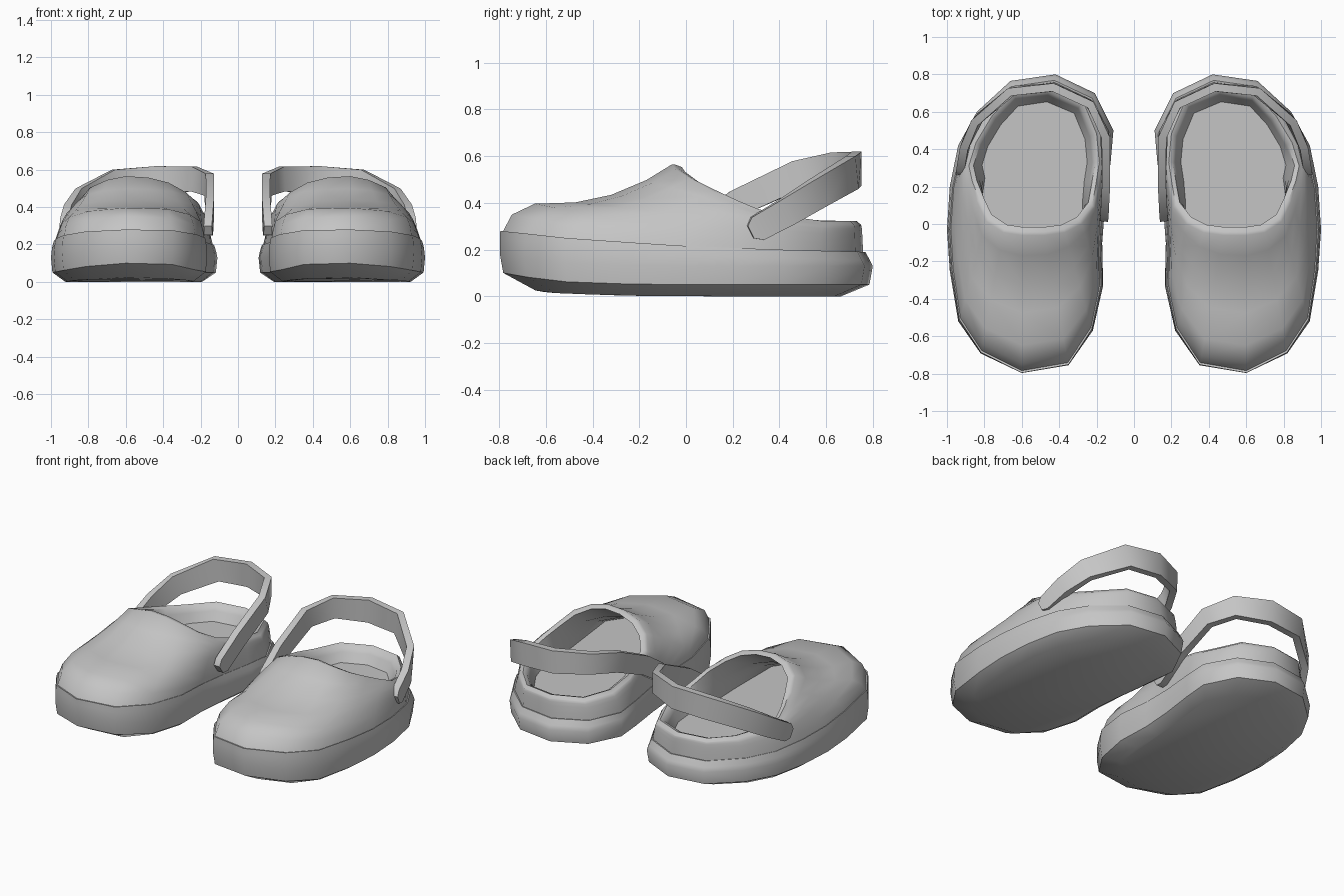
import bpy, bmesh, math
from mathutils import Vector

if "Cube" in bpy.data.objects:
    bpy.data.objects.remove(bpy.data.objects["Cube"])

grey = bpy.data.materials.new("grey_foam")
grey.diffuse_color = (0.56, 0.56, 0.56, 1)
grey.use_nodes = True
grey.node_tree.nodes["Principled BSDF"].inputs["Base Color"].default_value = grey.diffuse_color

# Outline of the sole, from the toe tip round the outer side, heel and inner side
OUTLINE = [(.60, -.797), (.82, -.692), (.94, -.52), (.985, -.25), (1.0, -.03), (.985, .2),
           (.94, .42), (.84, .60), (.66, .765), (.42, .80), (.21, .70), (.11, .50),
           (.125, .33), (.155, .1), (.17, -.1), (.165, -.33), (.22, -.57), (.35, -.755)]
# Rim of the foot opening, matching the outline point for point
RIM = [(.60, -.06, .565), (.70, -.045, .545), (.79, .015, .505), (.84, .12, .455),
       (.88, .22, .41), (.90, .31, .375), (.86, .44, .345), (.77, .59, .325),
       (.65, .72, .325), (.45, .75, .325), (.26, .67, .325), (.185, .49, .33),
       (.17, .33, .365), (.19, .2, .4), (.21, .09, .435), (.28, 0, .485),
       (.37, -.045, .53), (.48, -.06, .558)]
# Toe profile: fraction towards the rim, fraction of the height
TOE = [(0, 0), (.055, .26), (.19, .42), (.43, .44), (.64, .55), (.85, .77), (1, 1)]


def interp(table, v):
    for (a, fa), (b, fb) in zip(table, table[1:]):
        if v <= b:
            return fa + (fb - fa) * max(0, (v - a) / (b - a))
    return table[-1][1]


def seam_z(y):
    return interp([(-.79, .28), (-.5, .247), (0, .215), (.4, .2), (.8, .19)], y)


def toe_lift(y):
    return interp([(-.79, .05), (-.6, .015), (-.3, .003), (0, 0)], y)


def seam_scale(y):
    return interp([(-.79, .998), (-.4, .975), (0, .965), (.8, .96)], y)


def toeness(p):
    return min(1, max(0, (-.05 - p[1]) / .74))


def scaled(p, s, z, c=(.57, 0)):
    return (c[0] + (p[0] - c[0]) * s, c[1] + (p[1] - c[1]) * s, z)


def finish(name, bm, angle):
    bmesh.ops.recalc_face_normals(bm, faces=bm.faces)
    me = bpy.data.meshes.new(name)
    bm.to_mesh(me)
    bm.free()
    me.materials.append(grey)
    ob = bpy.data.objects.new(name, me)
    bpy.context.collection.objects.link(ob)
    ob.modifiers.new("pair", 'MIRROR').use_mirror_merge = False
    bpy.ops.object.select_all(action='DESELECT')
    ob.select_set(True)
    bpy.context.view_layer.objects.active = ob
    bpy.ops.object.shade_smooth_by_angle(angle=math.radians(angle))
    return ob


def loft(name, rings, cap_start, cap_end, angle):
    bm = bmesh.new()
    loops = [[bm.verts.new(p) for p in ring] for ring in rings]
    for a, b in zip(loops, loops[1:]):
        n = len(a)
        for i in range(n):
            bm.faces.new((a[i], a[(i + 1) % n], b[(i + 1) % n], b[i]))
    if cap_start:
        bm.faces.new(loops[0])
    if cap_end:
        bm.faces.new(loops[-1])
    return finish(name, bm, angle)


# Sole: chamfered bottom, bulging wall and a narrow ledge under the upper
sole = [[scaled(p, .82, toe_lift(p[1] * .82), (.57, .05)) for p in OUTLINE],
        [scaled(p, .982, .05 + toe_lift(p[1])) for p in OUTLINE],
        [scaled(p, 1, .13 + toe_lift(p[1])) for p in OUTLINE],
        [scaled(p, .4 * seam_scale(p[1]) + .6, seam_z(p[1]) - .035) for p in OUTLINE],
        [scaled(p, seam_scale(p[1]), seam_z(p[1])) for p in OUTLINE],
        [scaled(p, seam_scale(p[1]) - .025, seam_z(p[1]) - .004) for p in OUTLINE]]
sole_mesh = loft("sole", sole, True, False, 60).data
# Keep the crease between the tread and the wall sharp
n = len(OUTLINE)
for e in sole_mesh.edges:
    if all(n <= v < 2 * n for v in e.vertices):
        e.use_edge_sharp = True

# Upper: spokes run from the seam to the rim, flat-topped at the toe and arched at the sides
upper = []
for s, f in TOE:
    ring = []
    for p, r in zip(OUTLINE, RIM):
        z0 = seam_z(p[1]) - .006
        base = Vector(scaled(p, seam_scale(p[1]) - .012, z0))
        w = toeness(p)
        q = base.lerp(Vector(r), s)
        top = r[2] - .02 * (1 - min(1, 2 * w))
        q.z = z0 + (top - z0) * (w * f + (1 - w) * (1 - (1 - s) ** 2))
        ring.append(q)
    upper.append(ring)
# Rolled lip, then a hollow lining that reaches into the toe and ends in the insole
mid = (.52, .33)
upper.append([scaled(r, .955, r[2] - .002, mid) for r in RIM])
lip = [Vector(scaled(r, .89, r[2] - .012, mid)) for r in RIM]
floor = [Vector(scaled(r, .77, .23, mid)).lerp(Vector(scaled(p, .86, .23)),
                                               min(1, 1.6 * toeness(p)))
         for p, r in zip(OUTLINE, RIM)]
upper.append(lip)
for k, drop in ((.35, .45), (.7, .76), (1, 1)):
    ring = []
    for p, a, b in zip(OUTLINE, lip, floor):
        q = a.lerp(b, k)
        q.z = a.z + (b.z - a.z) * (drop if toeness(p) > 0 else k)
        ring.append(q)
    upper.append(ring)
loft("upper", upper, False, True, 48)

# Heel strap: a flat band swept from the outer pivot round the back to the inner pivot
PATH = [(.93, .275, .275, .03), (.925, .305, .29, .055), (.90, .43, .36, .06),
        (.835, .56, .44, .065), (.65, .712, .53, .072), (.43, .73, .546, .073),
        (.235, .64, .55, .066), (.155, .48, .52, .062), (.15, .22, .4, .058),
        (.157, .06, .295, .055), (.16, .03, .275, .03)]
pts = [Vector(p[:3]) for p in PATH]
band = []
for i, p in enumerate(pts):
    t = (pts[min(i + 1, len(pts) - 1)] - pts[max(i - 1, 0)]).normalized()
    up = (Vector((0, 0, 1)) - t * t.z).normalized()
    side = t.cross(up)
    h = PATH[i][3]
    band.append([p + up * (a * h) + side * (b * .022)
                 for a, b in ((1, 1), (1, -1), (-1, -1), (-1, 1))])
loft("heel_strap", band, True, True, 50)
